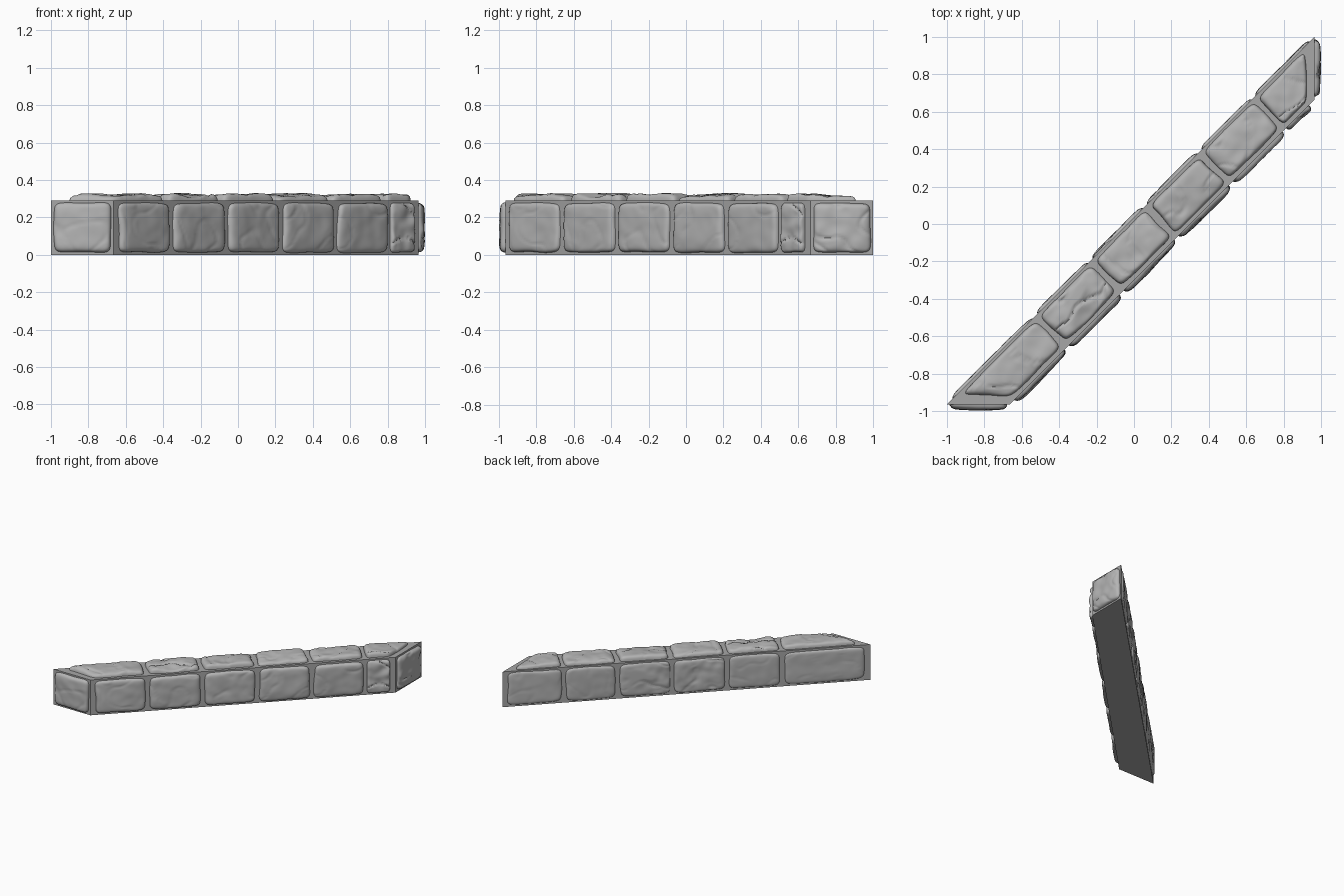
import bpy
import bmesh
import random
from mathutils import Vector, noise

random.seed(4)
cube = bpy.data.objects.get("Cube")
if cube:
    bpy.data.objects.remove(cube)


def make_material(name, grey):
    mat = bpy.data.materials.new(name)
    mat.use_nodes = True
    colour = (grey, grey, grey, 1)
    mat.diffuse_color = colour
    mat.node_tree.nodes["Principled BSDF"].inputs["Base Color"].default_value = colour
    return mat


stone_grey = make_material("stone grey", 0.46)
mortar_grey = make_material("mortar grey", 0.39)

BACK, FRONT = 0.035, -0.30    # wall faces, as y - x
TOP = 0.29
END = 0.965


def at(u, d, z):
    """Point at u along the diagonal, d across it."""
    return Vector((u - d / 2, u + d / 2, z))


def finish(bm, name, mat, smooth):
    mesh = bpy.data.meshes.new(name)
    bm.to_mesh(mesh)
    bm.free()
    mesh.materials.append(mat)
    obj = bpy.data.objects.new(name, mesh)
    bpy.context.collection.objects.link(obj)
    if smooth:
        bpy.ops.object.select_all(action="DESELECT")
        obj.select_set(True)
        bpy.context.view_layer.objects.active = obj
        bpy.ops.object.shade_smooth_by_angle(angle=0.9)
    return obj


def stone(name, corners, depth, rough=0.25, n=32):
    """Rounded, weathered pillow over a quad (counter-clockwise from outside)."""
    a, b, c, d = corners
    normal = (c - a).cross(d - b).normalized()
    seed = Vector([random.uniform(-50, 50) for _ in range(3)])
    tilt = [random.uniform(-0.12, 0.12) for _ in range(2)]
    bm = bmesh.new()
    rows = []
    for j in range(n + 1):
        row = []
        for i in range(n + 1):
            s, t = 2 * i / n - 1, 2 * j / n - 1
            r = max(abs(s), abs(t))
            k = 0
            if r > 0:
                # square rings become rounded rings, crowded at the rim
                s, t = s / r, t / r
                r = 1 - (1 - r) ** 1.5
                k = r / (abs(s) ** 9 + abs(t) ** 9) ** (1 / 9)
            s, t = s * k, t * k
            p = (a * (1 - s) + b * (1 + s)) * (1 - t) / 4 + (d * (1 - s) + c * (1 + s)) * (1 + t) / 4
            q = p * 7 + seed
            # uneven outline
            p += ((a + b + c + d) / 4 - p) * (0.04 + 0.05 * noise.noise(q)) * r ** 4
            dome = (1 - r ** 12) ** 0.5 * (1 - 0.12 * r ** 4)
            lumps = noise.noise(q) * 0.6 + noise.noise(q * 2.3) * 0.4
            crack = max(0, 1 - abs(noise.noise(q * 0.8 + Vector((9, 3, 5)))) * 14)
            h = 0.85 + rough * (lumps - 0.45 * crack) + tilt[0] * s + tilt[1] * t
            h = min(1, max(0.2, h))
            row.append(bm.verts.new(p + normal * (depth * dome * h - 0.002)))
        rows.append(row)
    for j in range(n):
        for i in range(n):
            bm.faces.new((rows[j][i], rows[j][i + 1], rows[j + 1][i + 1], rows[j + 1][i]))
    finish(bm, name, stone_grey, True)


# Mortar core: diagonal prism with square-cut ends
plan = [(-1, -END), (FRONT * -1 - END, -END), (END, END + FRONT), (END, 1)]
bm = bmesh.new()
base = bm.faces.new([bm.verts.new((x, y, 0)) for x, y in plan])
new = bmesh.ops.extrude_face_region(bm, geom=[base])["geom"]
bmesh.ops.translate(bm, verts=[v for v in new if isinstance(v, bmesh.types.BMVert)], vec=(0, 0, TOP))
bmesh.ops.recalc_face_normals(bm, faces=bm.faces)
finish(bm, "mortar_core", mortar_grey, False)

# Stone courses along the two long faces
cuts = [-0.51, -0.215, 0.077, 0.368, 0.655]
LOW, HIGH, GAP = 0.008, 0.283, 0.006


def side_course(name, stops, d, depth, rough_ones):
    for i, (u, v) in enumerate(zip(stops, stops[1:])):
        u, v = u + GAP, v - GAP
        if d == BACK:
            u, v = v, u
        quad = [at(u, d, LOW), at(v, d, LOW), at(v, d, HIGH), at(u, d, HIGH)]
        stone(f"{name}_{i + 1}", quad, depth, 0.8 if i in rough_ones else 0.25)


side_course("front_stone", [-0.80] + cuts + [0.795], FRONT, 0.033, [5])
side_course("back_stone", [-0.97] + cuts + [0.97], BACK, 0.02, [2, 3])

# Capping stones, with the outer two cut to the slanted ends
near, far = -0.275, 0.02
stops = [None] + cuts + [None]
for i in range(6):
    lo, hi = stops[i], stops[i + 1]
    u_near, u_far = (-0.79, -0.93) if lo is None else (lo + GAP, lo + GAP)
    v_near, v_far = (0.79, 0.93) if hi is None else (hi - GAP, hi - GAP)
    quad = [at(u_near, near, TOP), at(v_near, near, TOP), at(v_far, far, TOP), at(u_far, far, TOP)]
    stone(f"cap_stone_{i + 1}", quad, 0.042, 0.7 if i == 1 else 0.35)

# End stones
x0, x1 = -0.99, -0.675
stone("front_end_stone", [Vector((x, -END, z)) for x, z in
                          ((x0, LOW), (x1, LOW), (x1, HIGH), (x0, HIGH))], 0.036)
stone("right_end_stone", [Vector((END, -y, z)) for y, z in
                          ((x1, LOW), (x0, LOW), (x0, HIGH), (x1, HIGH))], 0.036, 0.5)
